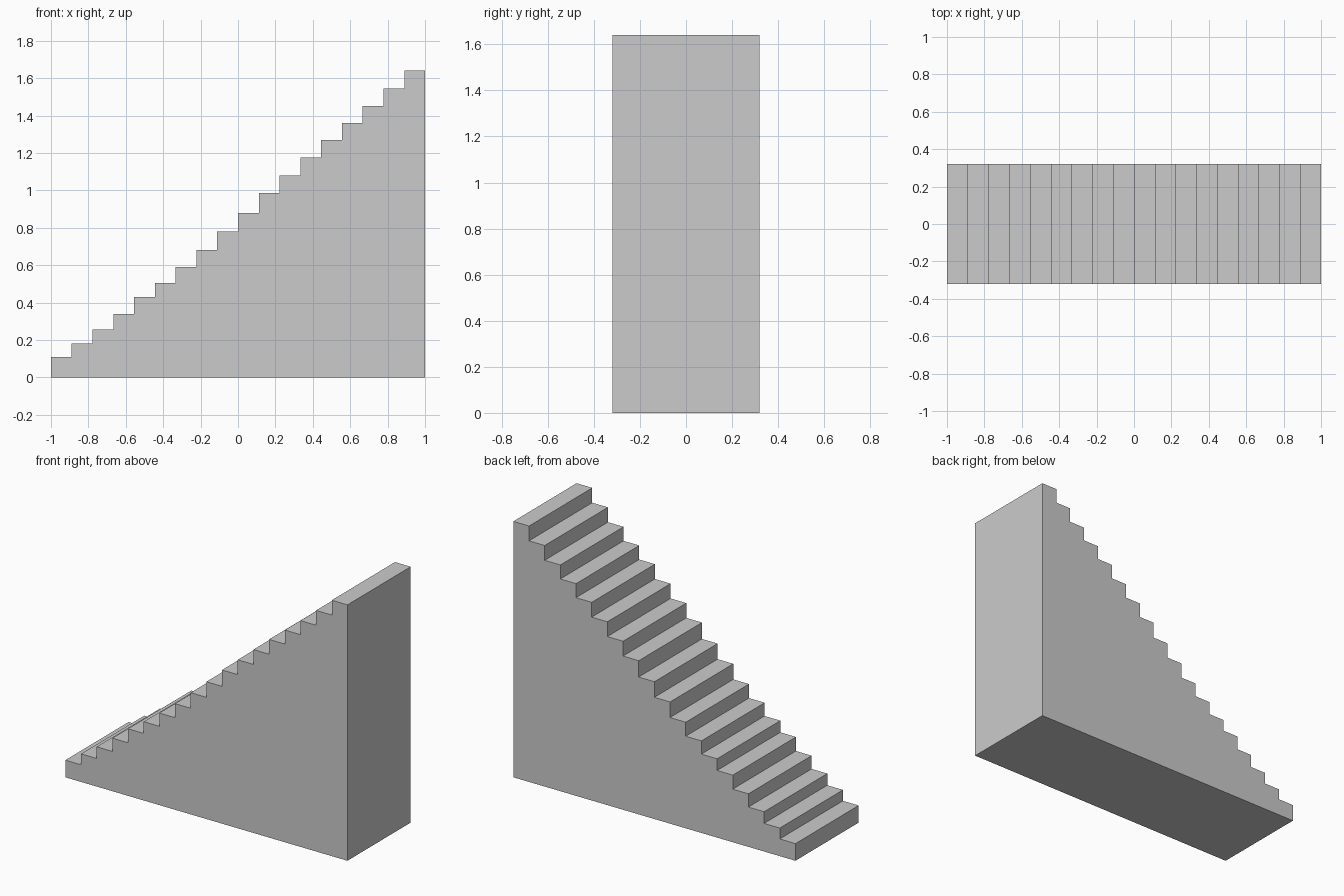
import bpy
import bmesh

if "Cube" in bpy.data.objects:
    bpy.data.objects.remove(bpy.data.objects["Cube"])

HALF_LENGTH = 1.0
HALF_WIDTH = 0.32

# Tread heights, lowest to highest (slightly uneven rises)
TREADS = [0.11, 0.18, 0.255, 0.34, 0.43, 0.505, 0.59, 0.68, 0.78,
          0.88, 0.985, 1.08, 1.175, 1.27, 1.36, 1.45, 1.545, 1.64]
DEPTH = 2 * HALF_LENGTH / len(TREADS)

# Stepped side profile: base line, then riser and tread corners
profile = [(HALF_LENGTH, 0.0), (-HALF_LENGTH, 0.0)]
for i, z in enumerate(TREADS):
    x = -HALF_LENGTH + i * DEPTH
    profile += [(x, z), (x + DEPTH, z)]

# Solid staircase: profile extruded across the width
bm = bmesh.new()
side = bm.faces.new([bm.verts.new((x, -HALF_WIDTH, z)) for x, z in profile])
result = bmesh.ops.extrude_face_region(bm, geom=[side], use_keep_orig=True)
back = [g for g in result["geom"] if isinstance(g, bmesh.types.BMVert)]
bmesh.ops.translate(bm, verts=back, vec=(0, 2 * HALF_WIDTH, 0))
bmesh.ops.recalc_face_normals(bm, faces=bm.faces)

mesh = bpy.data.meshes.new("staircase")
bm.to_mesh(mesh)
bm.free()
staircase = bpy.data.objects.new("staircase", mesh)
bpy.context.collection.objects.link(staircase)
